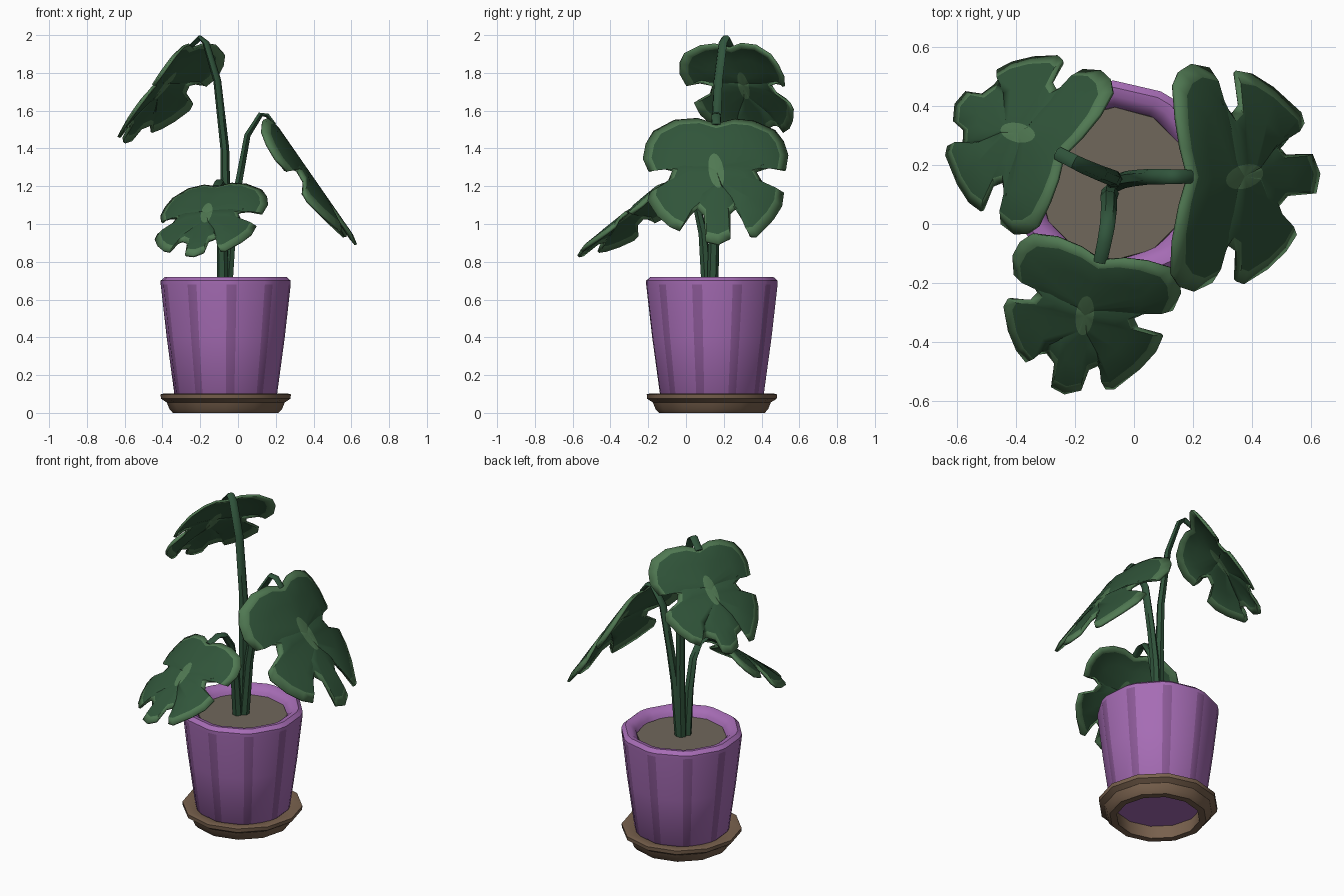
import bpy, bmesh, math
from mathutils import Vector

if "Cube" in bpy.data.objects:
    bpy.data.objects.remove(bpy.data.objects["Cube"])

CX, CY = -0.065, 0.137


def material(name, rgb):
    m = bpy.data.materials.new(name)
    m.diffuse_color = (*rgb, 1)
    m.use_nodes = True
    m.node_tree.nodes["Principled BSDF"].inputs["Base Color"].default_value = m.diffuse_color
    return m


PURPLE = material("purple_glaze", (0.38, 0.15, 0.46))
STRIPE = material("dark_stripe", (0.26, 0.10, 0.31))
BROWN = material("saucer_brown", (0.19, 0.12, 0.075))
SOIL = material("soil_brown", (0.16, 0.135, 0.105))
GREEN = material("leaf_green", (0.03, 0.09, 0.042))
LIGHT = material("leaf_light_green", (0.08, 0.19, 0.085))
STEM = material("stem_green", (0.03, 0.09, 0.045))


def finish(name, bm, mats, angle=35):
    bmesh.ops.recalc_face_normals(bm, faces=bm.faces)
    me = bpy.data.meshes.new(name)
    bm.to_mesh(me)
    bm.free()
    for m in mats:
        me.materials.append(m)
    ob = bpy.data.objects.new(name, me)
    bpy.context.collection.objects.link(ob)
    bpy.ops.object.select_all(action='DESELECT')
    ob.select_set(True)
    bpy.context.view_layer.objects.active = ob
    bpy.ops.object.shade_smooth_by_angle(angle=math.radians(angle))
    return ob


def bridge(bm, a, b, mat=lambda i: 0):
    n = len(a)
    for i in range(n):
        j = (i + 1) % n
        bm.faces.new((a[i], a[j], b[j], b[i])).material_index = mat(i)


def lathe(name, profile, angles, mats, closed=False, caps=(), stripe=()):
    """Turn an (r, z) profile; cap the listed rings, stripe the listed bands."""
    bm = bmesh.new()
    rings = [[bm.verts.new((CX + r * math.cos(a), CY + r * math.sin(a), z))
              for a in angles] for r, z in profile]
    for k in range(len(rings) - (0 if closed else 1)):
        bridge(bm, rings[k], rings[(k + 1) % len(rings)],
               lambda i: 1 if k in stripe and i % 2 == 0 else 0)
    for k in caps:
        bm.faces.new(rings[k])
    return finish(name, bm, mats)


# Pot: ten narrow stripes between wide panels
pot_angles = []
for k in range(10):
    pot_angles += [math.radians(-85 + 36 * k - 4.5), math.radians(-85 + 36 * k + 4.5)]
lathe("pot", [(0.262, 0.085), (0.275, 0.10), (0.316, 0.40), (0.348, 0.68),
              (0.348, 0.70), (0.325, 0.72), (0.295, 0.715), (0.265, 0.69),
              (0.25, 0.64)],
      pot_angles, [PURPLE, STRIPE], caps=(0,), stripe=(0, 1, 2))

# Saucer and soil
twelve = [math.radians(30 * i) for i in range(12)]
lathe("saucer", [(0.24, 0.0), (0.28, 0.0), (0.298, 0.02), (0.312, 0.055),
                 (0.343, 0.075), (0.345, 0.098), (0.33, 0.102), (0.27, 0.09),
                 (0.25, 0.085)], twelve, [BROWN], closed=True)
lathe("soil", [(0.262, 0.64), (0.258, 0.672)], twelve, [SOIL], caps=(0, 1))


# Leaf outline as (across, along), lobed and notched, shared by all leaves
OUTLINE = [
    (0, .02), (.10, -.015), (.20, -.015), (.31, .02), (.355, .08), (.378, .16),
    (.365, .26), (.28, .26), (.21, .31), (.24, .37), (.355, .41), (.345, .50),
    (.30, .60), (.215, .725), (.18, .73), (.145, .62), (.105, .56), (.07, .60),
    (.075, .755), (.01, .795), (-.055, .775), (-.06, .61), (-.10, .56),
    (-.145, .60), (-.195, .69), (-.25, .65), (-.31, .57), (-.36, .46),
    (-.35, .41), (-.25, .36), (-.23, .30), (-.29, .26), (-.355, .27),
    (-.385, .18), (-.37, .09), (-.33, .02), (-.22, -.025), (-.10, -.02)]
MID = 0.33


def leaf(name, base, along, across, size, fill=0.0):
    """fill pushes the notches beside the tip outward."""
    d, s = Vector(along).normalized(), Vector(across)
    n = d.cross(s).normalized()
    base = Vector(base)
    bm = bmesh.new()
    outline = []
    for v, u in OUTLINE:
        r = math.hypot(v, u - MID)
        f = 1 + fill * (0.40 / r - 1) if r < 0.34 and u > 0.5 else 1
        outline.append((v * f, MID + (u - MID) * f))

    def point(v, u, drop=0.0):
        return bm.verts.new(base + size * (u * d + v * s - (0.62 * v * v + drop) * n))

    rings = [[point(v * t, MID + (u - MID) * t, drop) for v, u in outline]
             for t, drop in ((1, .012), (.88, 0), (.6, 0))]
    patch = []
    for v, u in outline:
        a = math.atan2(v, u - MID)
        patch.append(point(.04 * math.sin(a) + .012 * math.cos(a),
                           MID + .11 * math.cos(a)))
    rings.append(patch)
    for k in range(3):
        bridge(bm, rings[k], rings[k + 1], lambda i: 1 if k == 0 else 0)
    centre = point(0, MID)
    for i in range(len(patch)):
        bm.faces.new((patch[i], patch[(i + 1) % len(patch)], centre)).material_index = 1
    ob = finish(name, bm, [GREEN, LIGHT])
    mod = ob.modifiers.new("thickness", 'SOLIDIFY')
    mod.thickness = 0.014
    mod.offset = 0


def stem(name, pts, across):
    """Flattened six-sided tube, thinning toward the leaf."""
    pts = [Vector(p) for p in pts]
    s = Vector(across).normalized()
    bm = bmesh.new()
    rings = []
    for k, p in enumerate(pts):
        t = (pts[min(k + 1, len(pts) - 1)] - pts[max(k - 1, 0)]).normalized()
        n = t.cross(s).normalized()
        f = k / (len(pts) - 1)
        wide, thick = 0.03 - 0.007 * f, 0.028 - 0.018 * f
        rings.append([bm.verts.new(p + s * wide * math.cos(a) + n * thick * math.sin(a))
                      for a in (i * math.pi / 3 for i in range(6))])
    for a, b in zip(rings, rings[1:]):
        bridge(bm, a, b)
    bm.faces.new(rings[0])
    bm.faces.new(rings[-1])
    finish(name, bm, [STEM], 50)


# Right leaf
leaf("right_leaf", (.18, .16, 1.55), (.57, 0, -.82), (0, 1, 0), 1.0)
stem("right_stem", [(-.055, .14, .64), (-.03, .15, 1.0), (0, .155, 1.2),
                    (.05, .16, 1.47), (.12, .16, 1.58), (.155, .16, 1.575),
                    (.195, .16, 1.525)], (0, 1, 0))

# Tall back left leaf
leaf("tall_leaf", (-.235, .23, 1.95), (-.56, .28, -.78), (-.47, -.86, 0), .83, .6)
stem("tall_stem", [(-.07, .145, .64), (-.065, .15, 1.1), (-.07, .155, 1.4),
                   (-.11, .17, 1.76), (-.17, .195, 1.96), (-.2, .21, 1.987),
                   (-.26, .24, 1.93)], (-.47, -.88, 0))

# Low front leaf
leaf("front_leaf", (-.11, -.115, 1.21), (-.22, -.76, -.62), (.96, -.23, .08), .765, .3)
stem("front_stem", [(-.08, .11, .64), (-.085, .09, .95), (-.085, .05, 1.13),
                    (-.09, -.005, 1.21), (-.1, -.06, 1.225),
                    (-.115, -.13, 1.195)], (1, -.2, 0))
